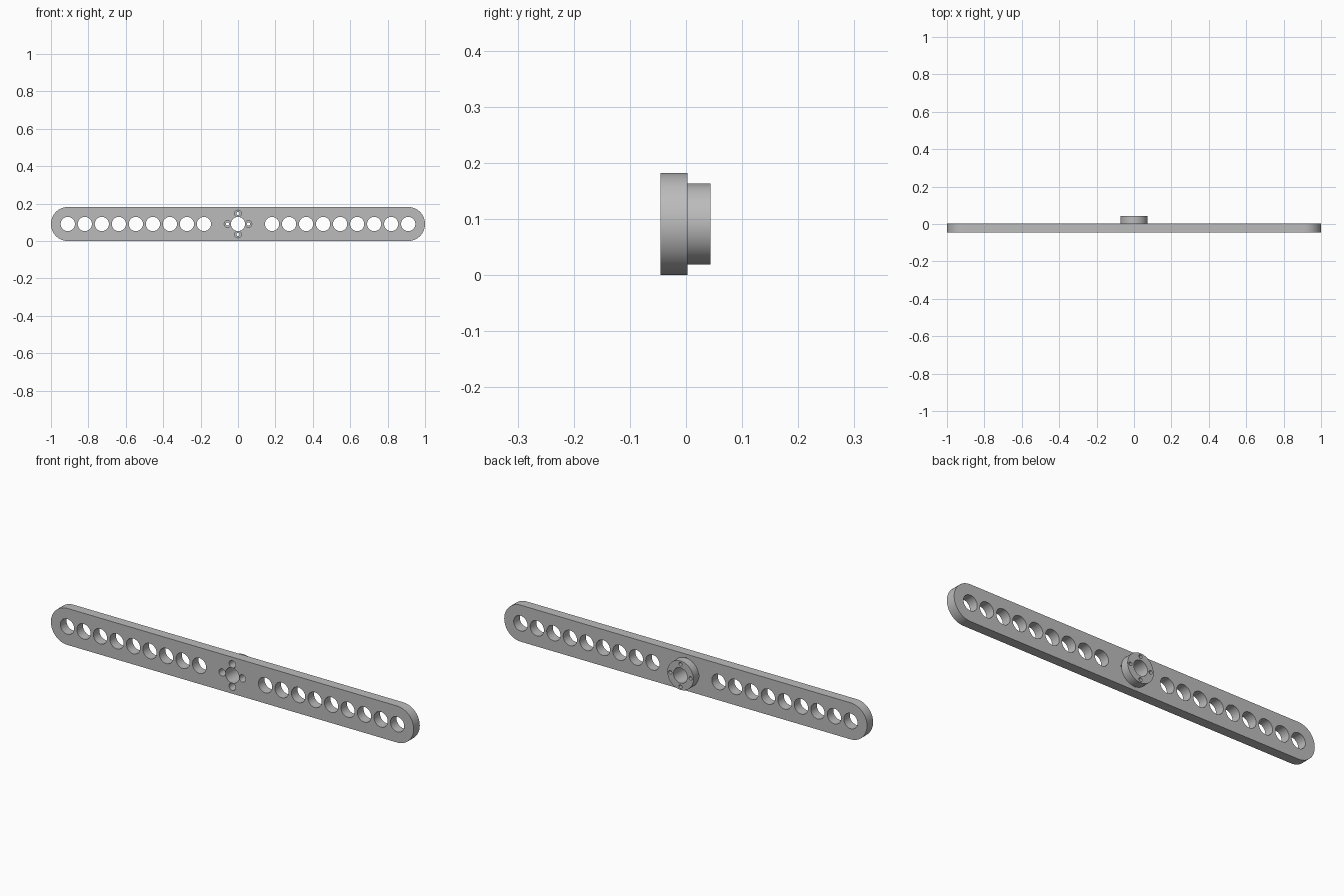
import bpy
import bmesh
from math import cos, sin, pi, radians

if "Cube" in bpy.data.objects:
    bpy.data.objects.remove(bpy.data.objects["Cube"])

R = 0.091             # half height of the bar, also its end radius
PITCH = R             # spacing of the row of holes
FRONT, SEAT, BACK = -0.045, 0.003, 0.044

steel = bpy.data.materials.new("grey_metal")
steel.use_nodes = True
grey = (0.5, 0.5, 0.5, 1)
steel.diffuse_color = grey
steel.node_tree.nodes["Principled BSDF"].inputs["Base Color"].default_value = grey


def arc(x, z, r, start, end, n):
    return [(x + r * cos(start + (end - start) * i / n),
             z + r * sin(start + (end - start) * i / n)) for i in range(n + 1)]


def circle(x, z, r, n=48):
    return arc(x, z, r, 0, 2 * pi, n)[:-1]


def extrude_profiles(name, profiles, y0, y1):
    """Extrude closed xz outlines from y0 to y1 into one mesh object."""
    bm = bmesh.new()
    for outline in profiles:
        face = bm.faces.new([bm.verts.new((x, y0, z)) for x, z in outline])
        out = bmesh.ops.extrude_face_region(bm, geom=[face], use_keep_orig=True)
        for v in out["geom"]:
            if isinstance(v, bmesh.types.BMVert):
                v.co.y = y1
    bmesh.ops.recalc_face_normals(bm, faces=bm.faces)
    mesh = bpy.data.meshes.new(name)
    bm.to_mesh(mesh)
    bm.free()
    mesh.materials.append(steel)
    obj = bpy.data.objects.new(name, mesh)
    bpy.context.collection.objects.link(obj)
    return obj


def drill(obj, holes):
    """Cut round through holes, then smooth the curved walls."""
    cutter = extrude_profiles("hole_cutter", holes, -0.2, 0.2)
    cutter.hide_render = True
    mod = obj.modifiers.new("holes", 'BOOLEAN')
    mod.operation = 'DIFFERENCE'
    mod.solver = 'EXACT'
    mod.object = cutter
    bpy.ops.object.select_all(action='DESELECT')
    obj.select_set(True)
    bpy.context.view_layer.objects.active = obj
    bpy.ops.object.modifier_apply(modifier=mod.name)
    bpy.data.objects.remove(cutter)
    bpy.ops.object.shade_smooth_by_angle(angle=radians(30))


def bolt_circle(r):
    return [circle(0.056 * cos(k * pi / 2), R + 0.056 * sin(k * pi / 2), r, 32)
            for k in range(4)]


bore = circle(0, R, 0.038)

# Round-ended bar with a row of holes on each side and a bolt pattern
outline = (arc(1 - R, R, R, -pi / 2, pi / 2, 40)
           + arc(R - 1, R, R, pi / 2, 3 * pi / 2, 40))
bar = extrude_profiles("bar", [outline], FRONT, SEAT)
row = [circle(side * k * PITCH, R, 0.038)
       for side in (-1, 1) for k in range(2, 11)]
drill(bar, row + [bore] + bolt_circle(0.018))

# Round hub on the back, with smaller screw holes
hub = extrude_profiles("hub", [circle(0, R, 0.072, 64)], SEAT, BACK)
drill(hub, [bore] + bolt_circle(0.009))
